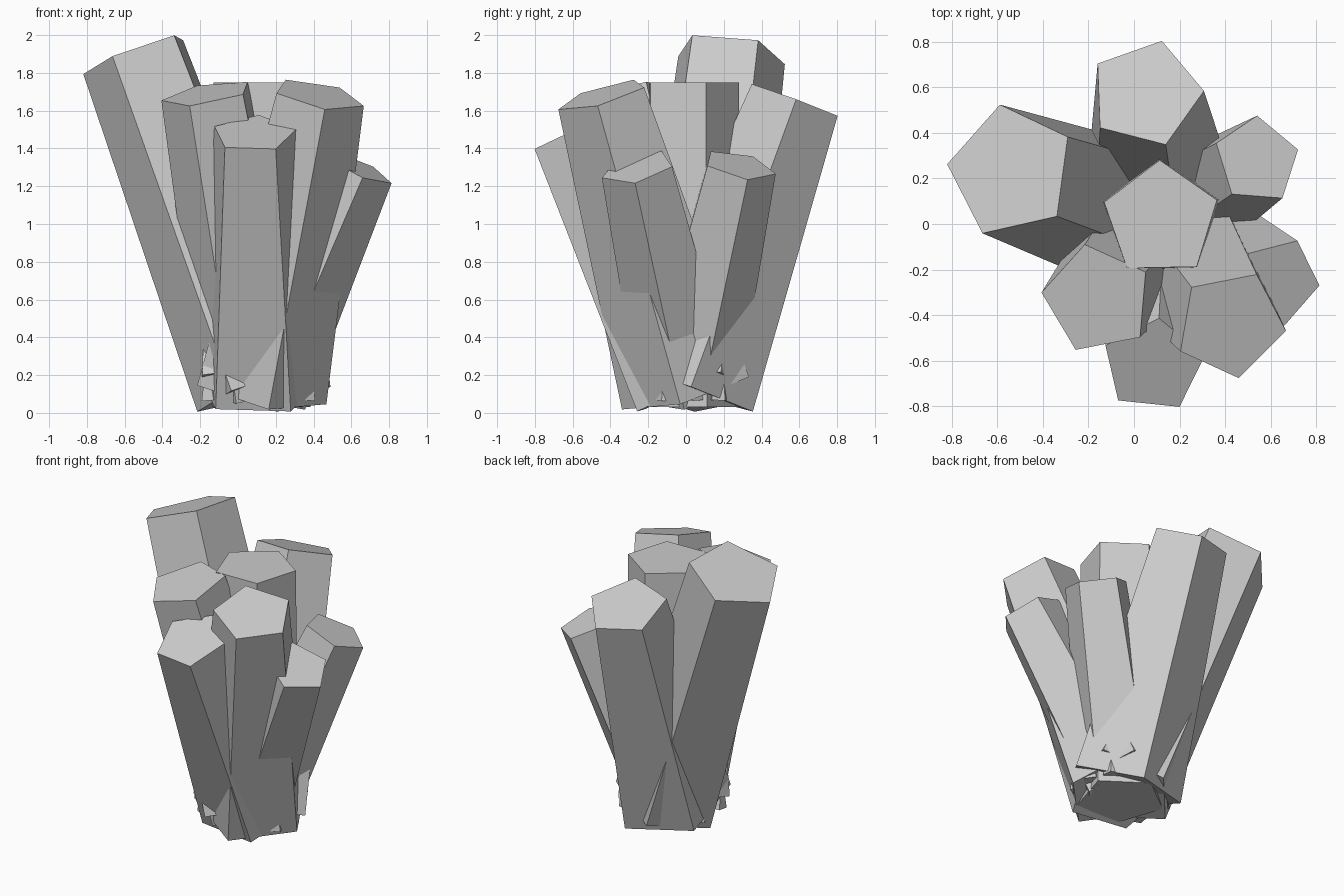
import bpy, math
from mathutils import Vector

if "Cube" in bpy.data.objects:
    bpy.data.objects.remove(bpy.data.objects["Cube"])


def crystal(name, base, top, r_base, r_top, corner, axis=None, sides=5):
    """Tapered prism from base to top; corner = top-view offset of one corner."""
    base, top = Vector(base), Vector(top)
    axis = Vector(axis).normalized() if axis else (top - base).normalized()
    # lift the corner direction into the plane across the axis
    u = Vector((corner[0], corner[1], 0))
    u.z = -(u.x * axis.x + u.y * axis.y) / axis.z
    u.normalize()
    v = axis.cross(u)
    verts, n = [], sides
    for centre, r in ((base, r_base), (top, r_top)):
        if r == 0:
            verts.append(centre)
            continue
        for i in range(n):
            a = 2 * math.pi * i / n
            verts.append(centre + r * (math.cos(a) * u + math.sin(a) * v))
    faces = [list(range(n))[::-1]]
    if r_top:
        faces += [[i, (i + 1) % n, n + (i + 1) % n, n + i] for i in range(n)]
        faces.append(list(range(n, 2 * n)))
    else:
        faces += [[i, (i + 1) % n, n] for i in range(n)]
    mesh = bpy.data.meshes.new(name)
    mesh.from_pydata(verts, [], faces)
    mesh.update()
    bpy.context.collection.objects.link(bpy.data.objects.new(name, mesh))


ROOT = (0.11, 0.01, 0.13)

# Main crystals fanning out of one root: name, top centre, base radius, top radius, corner
for name, top, rb, rt, corner in (
    ("crystal_left", (-0.54, 0.232, 1.90), 0.35, 0.30, (-0.28, 0.03)),
    ("crystal_back", (0.052, 0.572, 1.655), 0.38, 0.255, (0.07, 0.23)),
    ("crystal_front", (0.085, -0.62, 1.48), 0.34, 0.23, (0.025, 0.21)),
    ("crystal_front_right", (0.424, -0.44, 1.682), 0.37, 0.25, (0.036, -0.24)),
    ("crystal_front_left", (-0.16, -0.33, 1.69), 0.31, 0.25, (-0.25, 0.03)),
    ("crystal_back_right", (0.54, 0.28, 1.31), 0.27, 0.20, (0.0, 0.20)),
    ("crystal_right", (0.632, -0.255, 1.30), 0.27, 0.20, (0.19, -0.015)),
):
    crystal(name, ROOT, top, rb, rt, corner)

# Upright crystal in the middle
crystal("crystal_centre", (0.12, 0.02, 0.03), (0.118, 0.02, 1.75), 0.28, 0.26, (-0.005, 0.26), (0, 0, 1))

# Small pointed shards around the foot
for i, (deg, dist, h) in enumerate(((-150, 0.29, 0.22), (-25, 0.27, 0.24), (5, 0.26, 0.30),
                                    (38, 0.26, 0.36), (-60, 0.27, 0.18), (165, 0.27, 0.18))):
    a = math.radians(deg)
    d = Vector((math.cos(a), math.sin(a), 0))
    foot = Vector((0.11, 0.01, 0.07)) + d * dist
    crystal(f"shard_{i + 1}", foot, foot + d * 0.03 + Vector((0, 0, h)), 0.06, 0, (d.x, d.y))
